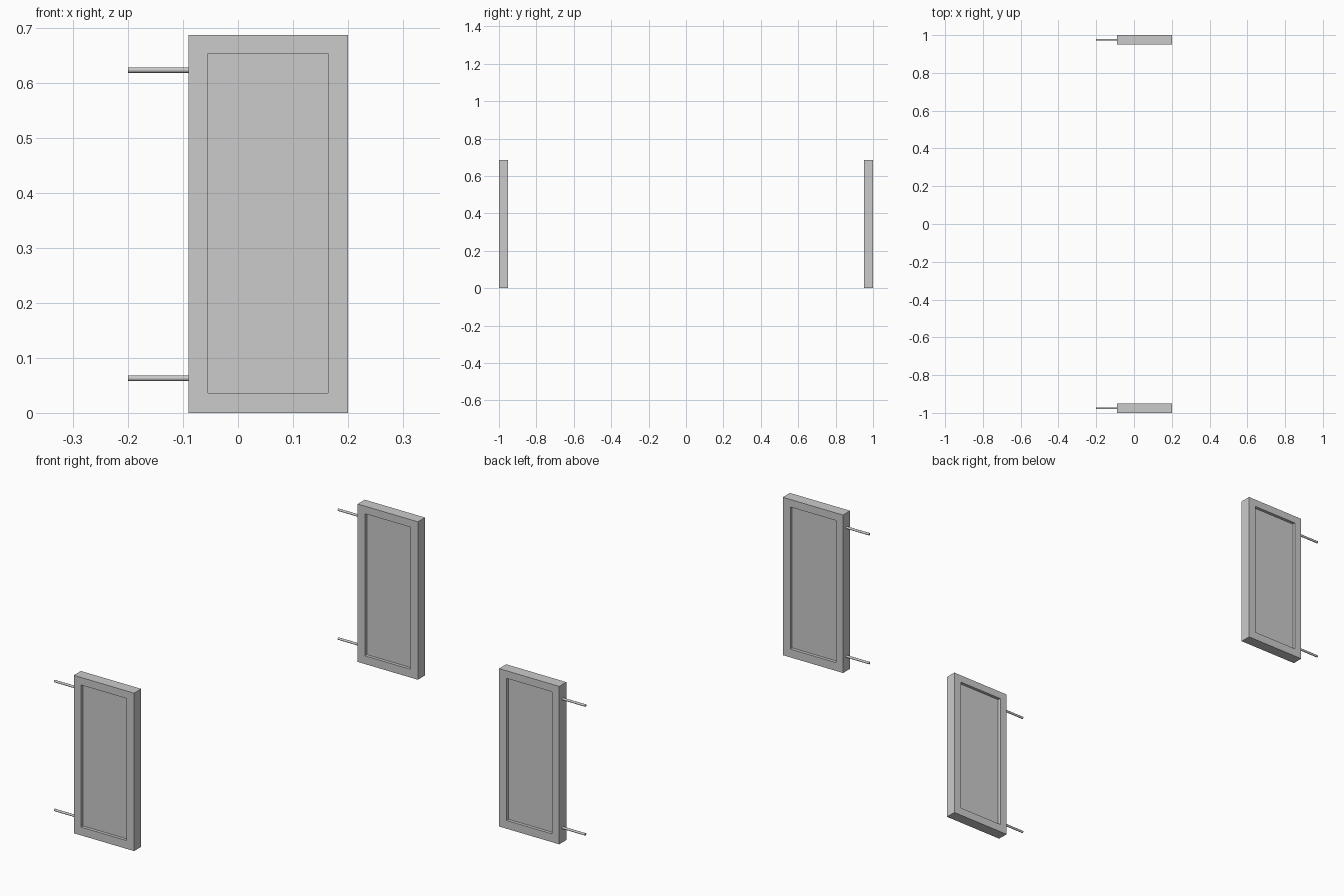
import bpy, bmesh, math
from mathutils import Matrix, Vector

if "Cube" in bpy.data.objects:
    bpy.data.objects.remove(bpy.data.objects["Cube"])

X0, X1, H, T = -0.09, 0.2, 0.687, 0.049   # panel extents and thickness
IX0, IX1, IZ0, IZ1 = -0.055, 0.164, 0.036, 0.654   # recess outline
DEPTH = 0.0135
PIN_R = 0.005


def finish(name, bm):
    bmesh.ops.recalc_face_normals(bm, faces=bm.faces)
    mesh = bpy.data.meshes.new(name)
    bm.to_mesh(mesh)
    bm.free()
    obj = bpy.data.objects.new(name, mesh)
    bpy.context.collection.objects.link(obj)
    return obj


def door_panel(name, y):
    # slab with a rectangular recess in both broad faces
    bm = bmesh.new()
    mat = Matrix.Translation(((X0 + X1) / 2, y, H / 2)) @ Matrix.Diagonal((X1 - X0, T, H, 1))
    bmesh.ops.create_cube(bm, size=1, matrix=mat)
    bm.normal_update()
    for face in [f for f in bm.faces if abs(f.normal.y) > 0.9]:
        side = math.copysign(1, face.normal.y)
        bmesh.ops.inset_individual(bm, faces=[face], thickness=0.035)
        mid = face.calc_center_median()
        for v in face.verts:
            v.co.x = IX0 if v.co.x < mid.x else IX1
            v.co.z = IZ0 if v.co.z < mid.z else IZ1
        floor = bmesh.ops.extrude_discrete_faces(bm, faces=[face])["faces"][0]
        bmesh.ops.translate(bm, verts=floor.verts, vec=Vector((0, -side * DEPTH, 0)))
    return finish(name, bm)


def hinge_pin(name, y, z):
    # thin rod sticking out of the panel's edge
    bm = bmesh.new()
    x_in = X0 + 0.005
    mat = Matrix.Translation(((-0.2 + x_in) / 2, y, z)) @ Matrix.Rotation(math.pi / 2, 4, 'Y')
    bmesh.ops.create_cone(bm, cap_ends=True, segments=16, radius1=PIN_R, radius2=PIN_R,
                          depth=x_in + 0.2, matrix=mat)
    for f in bm.faces:
        f.smooth = len(f.verts) == 4
    return finish(name, bm)


# matching panel and pins at each end
for label, sign in (("front", -1), ("back", 1)):
    y = sign * (1 - T / 2)
    door_panel(label + "_panel", y)
    for level, z in (("lower", 0.063), ("upper", 0.6235)):
        hinge_pin(f"{label}_{level}_pin", y, z)
